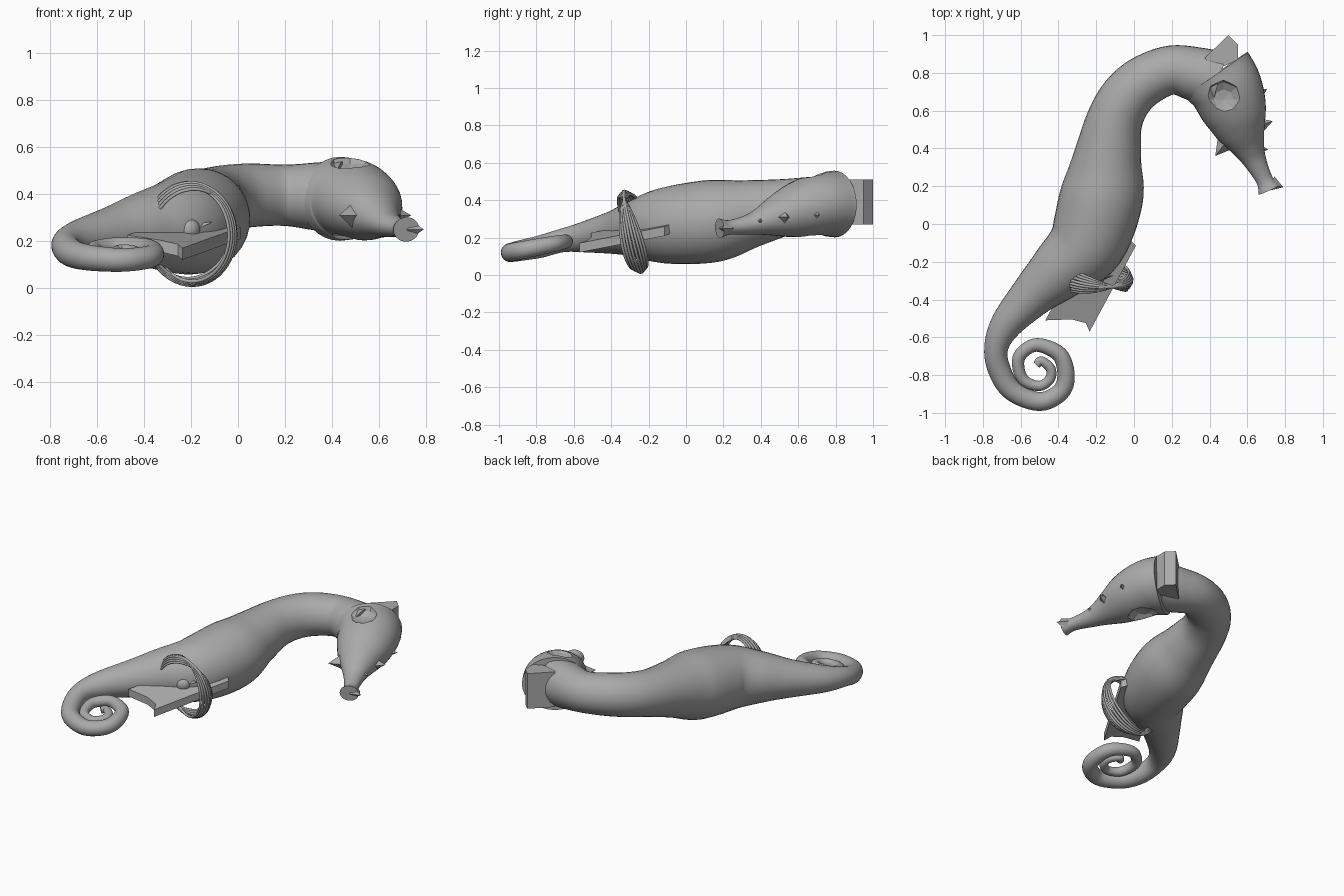
import bpy, bmesh, math
from math import sin, cos, tau, radians
from mathutils import Vector, Matrix

cube = bpy.data.objects.get("Cube")
if cube:
    bpy.data.objects.remove(cube)

grey = bpy.data.materials.new("plain grey")
grey.use_nodes = True
grey.diffuse_color = (0.4, 0.4, 0.4, 1)
grey.node_tree.nodes["Principled BSDF"].inputs["Base Color"].default_value = (0.4, 0.4, 0.4, 1)


def finish(name, bm, smooth=None):
    bmesh.ops.recalc_face_normals(bm, faces=bm.faces)
    mesh = bpy.data.meshes.new(name)
    bm.to_mesh(mesh)
    bm.free()
    mesh.materials.append(grey)
    ob = bpy.data.objects.new(name, mesh)
    bpy.context.collection.objects.link(ob)
    if smooth:
        bpy.ops.object.select_all(action='DESELECT')
        ob.select_set(True)
        bpy.context.view_layer.objects.active = ob
        bpy.ops.object.shade_smooth_by_angle(angle=radians(smooth))
    return ob


def spline(points, steps):
    """Catmull-Rom samples through points of any dimension."""
    p = [Vector(q) for q in points]
    p = [2 * p[0] - p[1]] + p + [2 * p[-1] - p[-2]]
    out = []
    for a, b, c, d in zip(p, p[1:], p[2:], p[3:]):
        for i in range(steps):
            t = i / steps
            out.append((2 * b + (c - a) * t + (2 * a - 5 * b + 4 * c - d) * t ** 2
                        + (3 * b - a - 3 * c + d) * t ** 3) / 2)
    return out + [p[-2]]


def loft(name, points, squash=1, steps=6, sides=32):
    """Round skin along a path of (x, y, z, radius)."""
    rows = spline(points, steps)
    pos = [Vector(r[:3]) for r in rows]
    bm = bmesh.new()
    rings = []
    for i, row in enumerate(rows):
        tangent = (pos[min(i + 1, len(pos) - 1)] - pos[max(i - 1, 0)]).normalized()
        side = tangent.cross(Vector((0, 0, 1))).normalized()
        up = side.cross(tangent)
        rings.append([bm.verts.new(pos[i] + row[3] * (side * cos(tau * k / sides)
                      + up * sin(tau * k / sides) * squash)) for k in range(sides)])
    for a, b in zip(rings, rings[1:]):
        for k in range(sides):
            n = (k + 1) % sides
            bm.faces.new((a[k], a[n], b[n], b[k]))
    bm.faces.new(rings[0])
    bm.faces.new(rings[-1])
    return finish(name, bm, 40)


# Neck and trunk, running into the tail
trunk = [(.45, .76, .39, .15), (.34, .79, .39, .145), (.2, .815, .395, .13),
         (.06, .76, .395, .135), (-.04, .67, .385, .14), (-.105, .54, .365, .15),
         (-.14, .355, .33, .18), (-.17, .15, .29, .22), (-.25, -.1, .265, .205),
         (-.40, -.25, .25, .16), (-.53, -.37, .23, .12), (-.675, -.53, .205, .085),
         (-.73, -.66, .185, .063)]
# Tail coil
coil = [(-.71, -.78, .06), (-.64, -.885, .055), (-.5, -.94, .05), (-.39, -.89, .048),
        (-.36, -.8, .046), (-.395, -.69, .042), (-.515, -.64, .036), (-.6, -.69, .034),
        (-.612, -.76, .032), (-.58, -.83, .03), (-.5, -.857, .027), (-.445, -.82, .027),
        (-.442, -.765, .026), (-.49, -.725, .024), (-.515, -.745, .022)]
loft("body_and_tail", trunk + [(x, y, .12 + .2 * (y + .94), r) for x, y, r in coil])

# Head and flared snout
head = loft("head", [(.435, .795, .38, .205), (.485, .72, .377, .195), (.53, .605, .35, .175),
                     (.565, .505, .32, .138), (.605, .41, .29, .09), (.64, .335, .27, .062),
                     (.69, .235, .255, .045), (.715, .18, .25, .06)], squash=.87)

# Faceted eye sockets cut into both cheeks
bm = bmesh.new()
for z in (.56, .19):
    bmesh.ops.create_uvsphere(bm, u_segments=8, v_segments=6, radius=1,
                              matrix=Matrix.Translation((.475, .66, z))
                              @ Matrix.Diagonal((.105, .105, .065, 1)))
cutter = finish("eye_socket_cutter", bm)
cutter.hide_render = True
cutter.hide_viewport = True
cut = head.modifiers.new("eye_sockets", 'BOOLEAN')
cut.operation = 'DIFFERENCE'
cut.object = cutter


def spike(name, root, tip, radius, sides=4):
    root, tip = Vector(root), Vector(tip)
    axis = tip - root
    bm = bmesh.new()
    bmesh.ops.create_cone(bm, cap_ends=True, segments=sides, radius1=radius, radius2=0,
                          depth=axis.length, matrix=Matrix.Translation((root + tip) / 2)
                          @ axis.to_track_quat('Z', 'Y').to_matrix().to_4x4())
    return finish(name, bm)


# Spikes on brow, snout and chin
spike("brow_spike", (.53, .80, .37), (.625, .87, .37), .08)
spike("upper_spike", (.59, .65, .33), (.705, .715, .32), .075)
spike("middle_spike", (.60, .5, .31), (.735, .545, .31), .08)
spike("lower_spike", (.60, .4, .29), (.71, .395, .29), .06)
spike("chin_spike", (.50, .45, .31), (.43, .36, .31), .065)
spike("lip_spike", (.73, .215, .25), (.79, .195, .25), .04)


def prism(name, outline, base, slope, thick):
    """Plate with a flat outline lying on a sloped plane."""
    bm = bmesh.new()
    low = [bm.verts.new((x, y, base + slope[0] * x + slope[1] * y)) for x, y in outline]
    face = bm.faces.new(low)
    top = bmesh.ops.extrude_face_region(bm, geom=[face])["geom"]
    bmesh.ops.translate(bm, vec=(0, 0, thick),
                        verts=[v for v in top if isinstance(v, bmesh.types.BMVert)])
    return finish(name, bm)


# Crest block behind the head and the back fin plate
prism("crest", [(.375, .88), (.5, 1), (.55, .95), (.55, .87), (.42, .81)], .27, (0, 0), .24)
prism("fin_plate", [(-.02, -.085), (.01, -.115), (-.235, -.57), (-.255, -.525),
                    (-.33, -.505), (-.47, -.51), (-.28, -.17)], .243, (-.16, .28), .05)

# Propeller hub and blades on the plate
hub = Vector((-.21, -.29, .25))
bm = bmesh.new()
bmesh.ops.create_uvsphere(bm, u_segments=16, v_segments=10, radius=.05,
                          matrix=Matrix.Translation(hub))
finish("propeller_hub", bm, 40)
for i in range(5):
    a = tau * i / 5 + .3
    spike(f"propeller_blade_{i + 1}", hub,
          hub + Vector((.11 * cos(a), .03 * sin(2 * a), .11 * sin(a))), .025, 3)

# Wire hoops around the propeller, each turned a little more than the last
for i in range(8):
    t = i / 7 - .5
    radius = .225 - .045 * abs(t)
    turn = (Matrix.Translation((-.2, -.285, .231)) @ Matrix.Rotation(radians(-5 + 34 * t), 4, 'Z')
            @ Matrix.Rotation(radians(102 + 16 * t), 4, 'X'))
    bm = bmesh.new()
    rings = []
    for k in range(48):
        a = tau * k / 48
        rings.append([bm.verts.new(turn @ Vector(((radius + .008 * cos(b)) * cos(a) * .86,
                      (radius + .008 * cos(b)) * sin(a), .008 * sin(b))))
                      for b in (tau * j / 8 for j in range(8))])
    for k in range(48):
        for j in range(8):
            p, q, n = rings[k], rings[(k + 1) % 48], (j + 1) % 8
            bm.faces.new((p[j], q[j], q[n], p[n]))
    finish(f"wire_hoop_{i + 1}", bm, 60)
